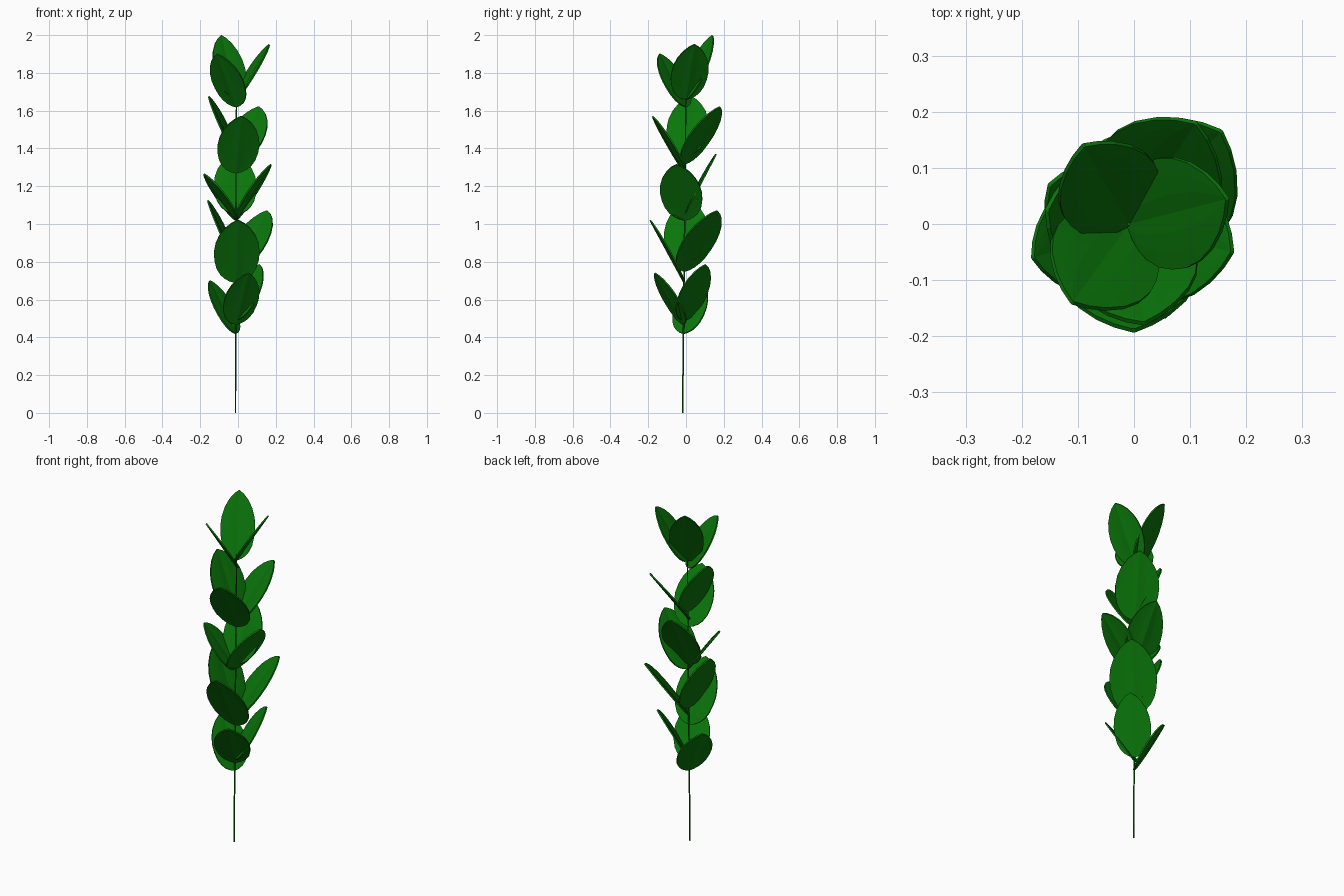
import bpy, bmesh
from mathutils import Vector

if "Cube" in bpy.data.objects:
    bpy.data.objects.remove(bpy.data.objects["Cube"])

green = bpy.data.materials.new("leaf_green")
green.diffuse_color = (0.003, 0.18, 0.003, 1)
green.use_nodes = True
green.node_tree.nodes["Principled BSDF"].inputs["Base Color"].default_value = green.diffuse_color


def stem_point(z):
    # the stem leans very slightly
    return Vector((-0.013 + 0.004 * z / 1.7, -0.018 + 0.018 * z / 1.7, z))


def finish(bm, name):
    mesh = bpy.data.meshes.new(name)
    bm.to_mesh(mesh)
    bm.free()
    mesh.materials.append(green)
    obj = bpy.data.objects.new(name, mesh)
    bpy.context.collection.objects.link(obj)
    return obj


# stem: thin six-sided tube
bm = bmesh.new()
rings = []
for z, r in ((0, 0.004), (0.45, 0.004), (0.9, 0.004), (1.3, 0.0035), (1.69, 0.003)):
    ring = bmesh.ops.create_circle(bm, segments=6, radius=r)["verts"]
    bmesh.ops.translate(bm, verts=ring, vec=stem_point(z))
    rings.append(ring)
for a, b in zip(rings, rings[1:]):
    for i in range(6):
        j = (i + 1) % 6
        bm.faces.new((a[i], a[j], b[j], b[i]))
bm.faces.new(rings[0][::-1])
bm.faces.new(rings[-1])
finish(bm, "stem")

# leaf outline: position along the leaf, share of half width
OUTLINE = ((0, .08), (.02, .28), (.06, .5), (.12, .69), (.22, .87), (.35, .97), (.48, 1),
           (.62, .94), (.75, .79), (.87, .54), (.95, .28), (1, .02))
# cross-section: position across, small lift giving a midrib and soft folds
SECTION = ((-1, .06), (-.66, .055), (-.33, .04), (0, 0), (.33, .04), (.66, .055), (1, .06))


def leaf(name, base_z, tip, width):
    base = stem_point(base_z)
    along = Vector(tip) - base
    half = width * along.length / 2
    side = Vector((0, 0, 1)).cross(along).normalized()
    up = along.normalized().cross(side)
    bm = bmesh.new()
    rows = []
    for t, w in OUTLINE:
        rows.append([bm.verts.new(base + along * t + side * (u * w * half)
                                  + up * (lift * w * half)) for u, lift in SECTION])
    for a, b in zip(rows, rows[1:]):
        for i in range(len(SECTION) - 1):
            bm.faces.new((a[i], a[i + 1], b[i + 1], b[i]))
    thick = finish(bm, name).modifiers.new("thickness", 'SOLIDIFY')
    thick.thickness = 0.008
    thick.offset = 0


# whorls of three leaves, bottom to top: base height, tip position, width to length
LEAVES = (
    (0.47, (0.055, -0.165, 0.74), .62), (0.42, (-0.15, 0.07, 0.70), .61), (0.49, (0.115, 0.105, 0.785), .58),
    (0.69, (0.0, -0.19, 1.02), .645), (0.79, (-0.16, 0.015, 1.125), .645), (0.75, (0.155, 0.165, 1.07), .63),
    (1.02, (0.175, -0.05, 1.315), .645), (1.02, (-0.18, -0.06, 1.265), .645), (1.05, (-0.02, 0.16, 1.37), .63),
    (1.27, (0.018, -0.177, 1.57), .645), (1.36, (-0.155, 0.025, 1.675), .645), (1.32, (0.11, 0.18, 1.62), .63),
    (1.62, (-0.11, -0.14, 1.90), .62), (1.66, (-0.09, 0.14, 1.998), .5), (1.66, (0.166, 0.045, 1.95), .59),
)
for n, (base_z, tip, width) in enumerate(LEAVES, 1):
    leaf(f"leaf_{n:02d}", base_z, tip, width)
